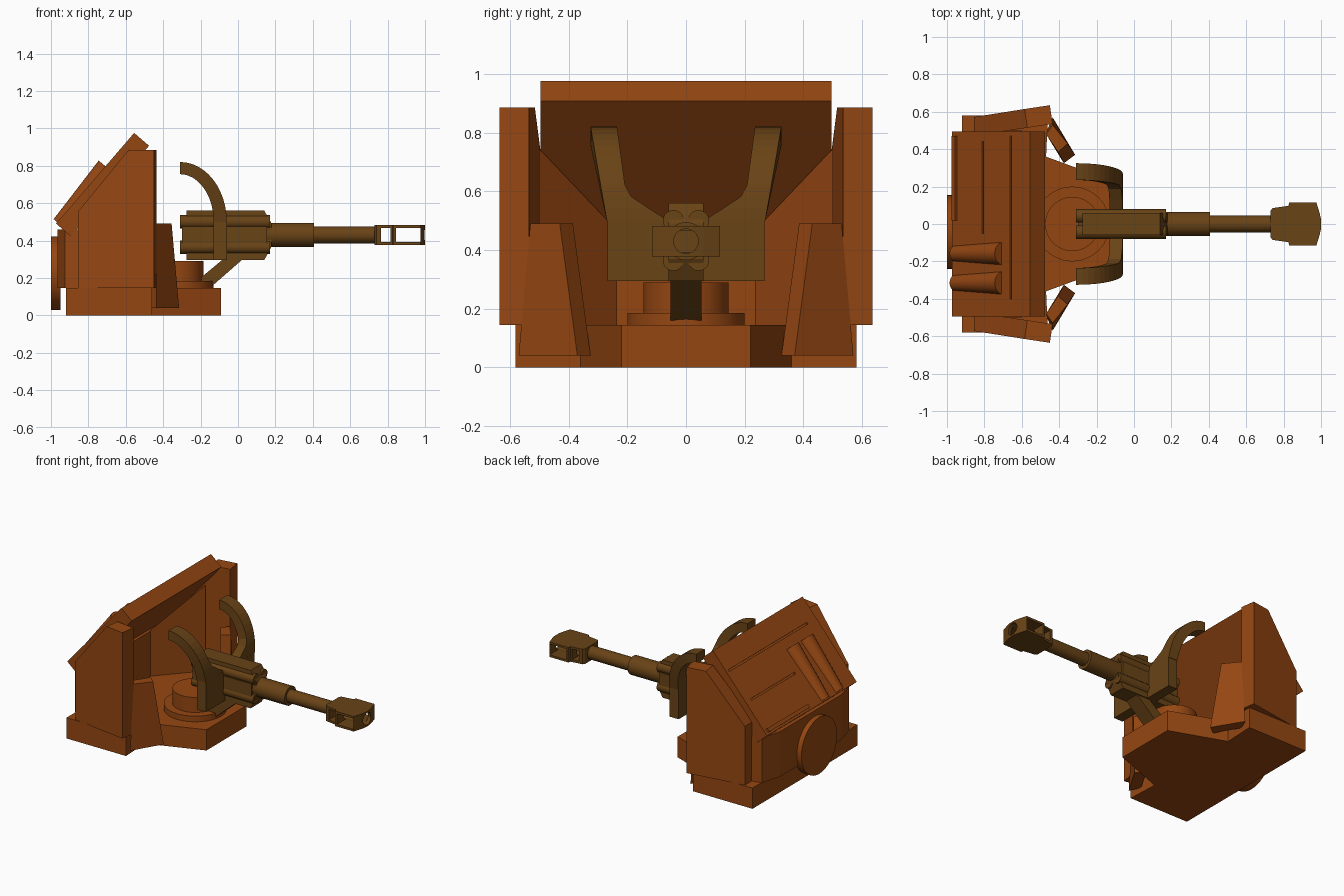
import bpy, bmesh, math
from mathutils import Vector

if "Cube" in bpy.data.objects:
    bpy.data.objects.remove(bpy.data.objects["Cube"])


def material(name, rgb):
    m = bpy.data.materials.new(name)
    m.diffuse_color = (*rgb, 1)
    m.use_nodes = True
    m.node_tree.nodes["Principled BSDF"].inputs["Base Color"].default_value = m.diffuse_color
    return m


ARMOUR = material("rust_armour", (0.30, 0.062, 0.006))
METAL = material("dark_gunmetal", (0.14, 0.056, 0.008))


def finish(bm, name, mat):
    bmesh.ops.recalc_face_normals(bm, faces=bm.faces)
    me = bpy.data.meshes.new(name)
    bm.to_mesh(me)
    bm.free()
    me.materials.append(mat)
    ob = bpy.data.objects.new(name, me)
    bpy.context.collection.objects.link(ob)
    return ob


def loft(name, rings, mat):
    """Join rings of equal point count and cap both ends."""
    bm = bmesh.new()
    rows = [[bm.verts.new(p) for p in r] for r in rings]
    n = len(rows[0])
    for a, b in zip(rows, rows[1:]):
        for i in range(n):
            bm.faces.new((a[i], a[(i + 1) % n], b[(i + 1) % n], b[i]))
    bm.faces.new(rows[0])
    bm.faces.new(rows[-1])
    return finish(bm, name, mat)


def slab_y(name, xz, y0, y1, mat):
    return loft(name, [[(x, y, z) for x, z in xz] for y in (y0, y1)], mat)


def slab_z(name, xy, z0, z1, mat):
    return loft(name, [[(x, y, z) for x, y in xy] for z in (z0, z1)], mat)


def box(name, x0, x1, y0, y1, z0, z1, mat):
    return slab_z(name, [(x0, y0), (x1, y0), (x1, y1), (x0, y1)], z0, z1, mat)


def cylinder(name, p, q, r1, r2, mat, n=32):
    p, q = Vector(p), Vector(q)
    bm = bmesh.new()
    bmesh.ops.create_cone(bm, cap_ends=True, segments=n, radius1=r1, radius2=r2, depth=(q - p).length)
    rot = (q - p).to_track_quat('Z', 'Y')
    for v in bm.verts:
        v.co = rot @ v.co + (p + q) / 2
    ob = finish(bm, name, mat)
    bpy.ops.object.select_all(action='DESELECT')
    ob.select_set(True)
    bpy.context.view_layer.objects.active = ob
    bpy.ops.object.shade_smooth_by_angle(angle=math.radians(35))
    return ob


def cut(ob, cutter):
    m = ob.modifiers.new("cut", 'BOOLEAN')
    m.object, m.operation, m.solver = cutter, 'DIFFERENCE', 'EXACT'
    cutter.hide_render = True
    cutter.hide_viewport = True


def both(half):
    """Full outline from its +y half."""
    return half + [(x, -y) for x, y in reversed(half)]


# Base plate and turntable
slab_z("base_plate", both([(-.92, .58), (-.46, .58), (-.47, .36), (-.09, .22)]), 0, .145, ARMOUR)
cylinder("turntable_lower", (-.33, 0, .14), (-.33, 0, .185), .2, .2, ARMOUR, 48)
cylinder("turntable_upper", (-.33, 0, .18), (-.33, 0, .29), .145, .145, ARMOUR, 48)

# Sloped roof; its own coordinates are s (up the slope) and h (outward)
def slope(s, h):
    return (-.96 + .653 * s - .757 * h, .506 + .757 * s + .653 * h)


def roof_slab(name, s0, s1, h0, h1, y0, y1):
    return slab_y(name, [slope(s0, h0), slope(s1, h0), slope(s1, h1), slope(s0, h1)], y0, y1, ARMOUR)


roof = roof_slab("roof", -.02, .62, -.105, 0, -.495, .495)
for i, (s, y0, y1) in enumerate([(.23, -.05, .44), (.46, -.4, .47)]):
    cut(roof, roof_slab(f"roof_groove_cutter_{i}", s - .006, s + .006, -.015, .02, y0, y1))
roof_slab("roof_lower_bar", -.005, .02, -.01, .015, .02, .47)
for i, y in enumerate((-.158, -.315)):
    (x0, z0), (x1, z1) = slope(-.01, -.02), slope(.385, -.015)
    cylinder(f"roof_tube_{i}", (x0, y, z0), (x1, y, z1), .045, .062, ARMOUR, 24)

# Rear wall with chamfered corners, and round rear hatch
slab_z("rear_wall", both([(-.84, .5), (-.925, .48), (-.965, .34)]), .145, .46, ARMOUR)
cylinder("rear_hatch", (-.95, -.043, .225), (-1, -.043, .225), .197, .197, ARMOUR, 40)

for side, s in (("left", 1), ("right", -1)):
    # Side armour walls, flaring outward toward the front
    prof = [(-.855, .145), (-.855, .555), (-.57, .885), (-.435, .885), (-.435, .145)]

    def wall_ring(off):
        return [(x - .015 * off, s * (.535 + .15 * (x + .435) + .1 * off), z) for x, z in prof]
    inner = wall_ring(0)
    outer = wall_ring(1)
    outer[0] = (-.855, outer[0][1], .145)
    outer[1] = (-.855, outer[1][1], .555)
    loft(f"side_wall_{side}", [inner, outer], ARMOUR)
    # Angled inner corner filling beneath the roof
    plan = [(-.6, .5), (-.85, .225), (-.85, .5)]
    loft(f"inner_corner_{side}", [[(x, s * y, .14) for x, y in plan],
         [(x, s * y, .78 + 1.158 * (x + .57)) for x, y in plan]], ARMOUR)
    # Inward-turned front flaps
    low = [(-.435, .57), (-.315, .37), (-.375, .325), (-.47, .49)]
    top = [(-.435, .53), (-.355, .43), (-.405, .385), (-.47, .48)]
    loft(f"front_flap_{side}", [[(x, s * y, z) for x, y in r] for r, z in ((low, .04), (top, .49))], ARMOUR)

    # Curved yoke horns sweeping back
    def inner_y(z):
        pts = [(.5, .06), (.525, .07), (.55, .155), (.6, .205), (.82, .235)]
        for (a, ya), (b, yb) in zip(pts, pts[1:]):
            if z <= b:
                return ya + (yb - ya) * (z - a) / (b - a)
        return .235
    rings = []
    for i in range(13):
        t = math.radians(90) * i / 12
        c, n = math.cos(t), math.sin(t)
        xo, zo, xi, zi = -.31 + .25 * c, .5 + .32 * n, -.31 + .18 * c, .5 + .255 * n
        yi, yo = inner_y(zo), .27 + .055 * (zo - .5) / .32
        rings.append([(xo, s * yi, zo), (xo, s * yo, zo), (xi, s * yo, zi), (xi, s * yi, zi)])
    loft(f"yoke_horn_{side}", rings, METAL)

# Yoke plate and slanted strut to the turntable
box("yoke_plate", -.13, -.06, -.267, .267, .295, .505, METAL)
slab_y("yoke_strut", [(-.08, .3), (.025, .3), (-.135, .16), (-.2, .16), (-.2, .2)], -.053, .053, METAL)

# Gun housing with four recoil cylinders
housing = [(-.275, .295), (.14, .295), (.18, .37), (.18, .49), (.14, .56), (-.275, .56)]
slab_y("gun_housing", housing, -.06, .06, METAL)
box("gun_breech", -.3, .155, -.075, .075, .385, .475, METAL)
for y in (-.043, .043):
    for z in (.365, .5):
        cylinder("recoil_cylinder", (-.31, y, z), (.172, y, z), .036, .036, METAL, 20)

# Barrel in two steps
cylinder("barrel_sleeve", (.15, 0, .43), (.405, 0, .43), .065, .065, METAL)
cylinder("barrel", (.4, 0, .43), (.75, 0, .43), .045, .045, METAL)

# Muzzle brake: solid outline cut by side windows and the bore
muzzle = slab_z("muzzle_brake", both([(.73, .07), (.74, .085), (.825, .097), (.83, .115),
                (.975, .115), (.992, .06), (1.0, .025)]), .377, .482, METAL)
for i, (x0, x1) in enumerate([(.765, .815), (.845, .975)]):
    cut(muzzle, box(f"muzzle_window_cutter_{i}", x0, x1, -.2, .2, .392, .467, METAL))
cut(muzzle, cylinder("bore_cutter", (.8, 0, .43), (1.1, 0, .43), .042, .042, METAL))
